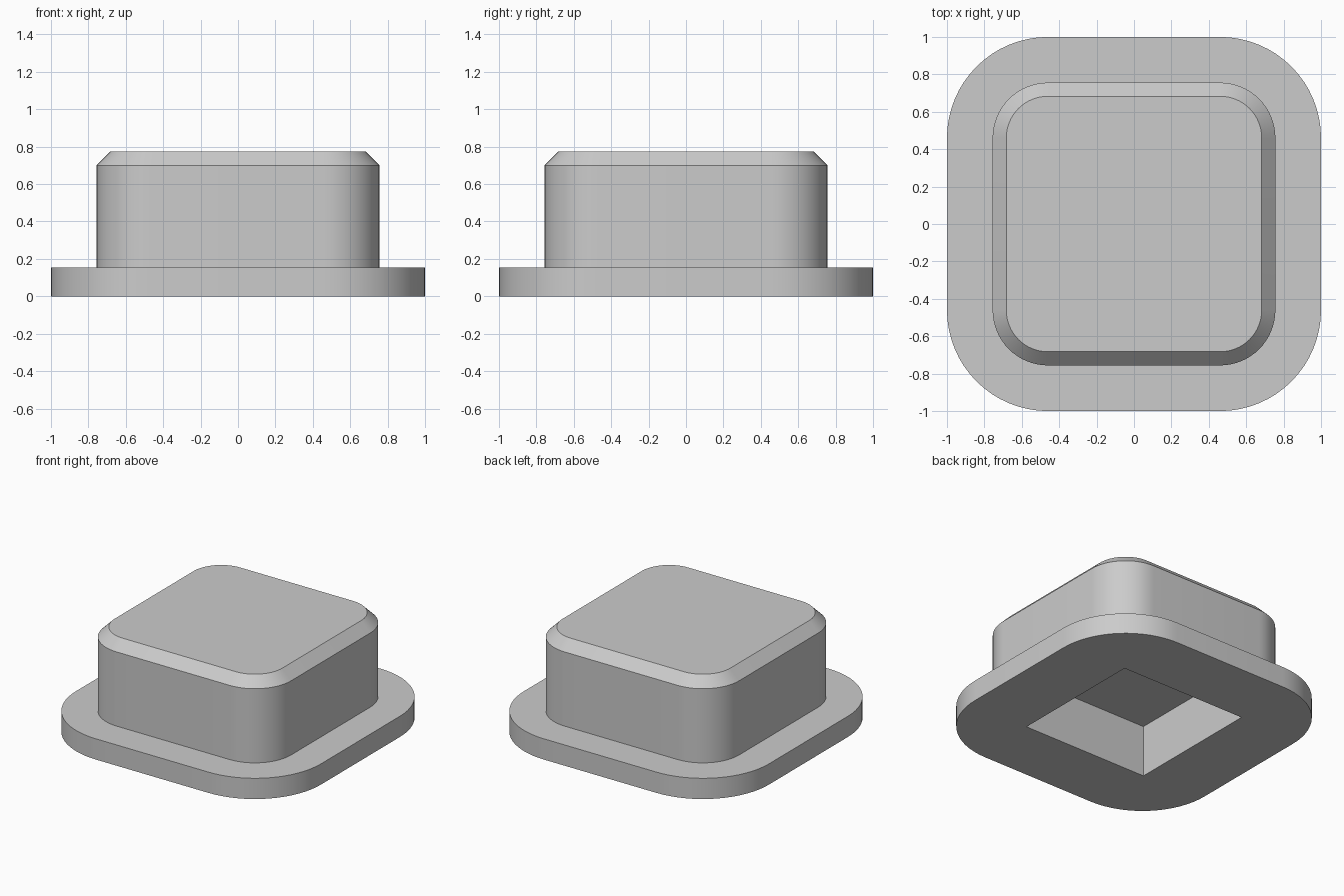
import bpy, bmesh
from math import cos, sin, pi, radians

default = bpy.data.objects.get("Cube")
if default:
    bpy.data.objects.remove(default, do_unlink=True)

STEPS = 16       # facets per rounded corner
CORE = 0.46      # shared centre offset of all rounded corners

grey = bpy.data.materials.new("light grey")
grey.use_nodes = True
colour = (0.6, 0.6, 0.6, 1)
grey.diffuse_color = colour
grey.node_tree.nodes["Principled BSDF"].inputs["Base Color"].default_value = colour


def ring(bm, half, z, core):
    """Rounded square outline; core equal to half gives sharp corners."""
    verts = []
    radius = half - core
    for corner, (sx, sy) in enumerate(((1, 1), (-1, 1), (-1, -1), (1, -1))):
        for i in range(STEPS + 1):
            a = (corner + i / STEPS) * pi / 2
            verts.append(bm.verts.new((sx * core + radius * cos(a),
                                       sy * core + radius * sin(a), z)))
    return verts


# Outline sizes from the socket ceiling, out under the flange, up to the top
profile = [
    (0.51, 0.38, 0.51),    # socket ceiling
    (0.51, 0.0, 0.51),     # socket mouth
    (1.0, 0.0, CORE),      # flange underside
    (1.0, 0.153, CORE),    # flange top
    (0.756, 0.153, CORE),  # block foot
    (0.756, 0.70, CORE),   # chamfer start
    (0.683, 0.773, CORE),  # top face
]

bm = bmesh.new()
rings = [ring(bm, *p) for p in profile]
for low, high in zip(rings, rings[1:]):
    n = len(low)
    for i in range(n):
        j = (i + 1) % n
        bm.faces.new((low[i], low[j], high[j], high[i]))
bm.faces.new(rings[-1])
bm.faces.new(reversed(rings[0]))

# Collapse the sharp socket corners into single points
bmesh.ops.remove_doubles(bm, verts=bm.verts, dist=0.0001)
bmesh.ops.recalc_face_normals(bm, faces=bm.faces)

mesh = bpy.data.meshes.new("flanged_plug")
bm.to_mesh(mesh)
bm.free()
mesh.materials.append(grey)
plug = bpy.data.objects.new("flanged_plug", mesh)
bpy.context.collection.objects.link(plug)

bpy.ops.object.select_all(action="DESELECT")
plug.select_set(True)
bpy.context.view_layer.objects.active = plug
bpy.ops.object.shade_smooth_by_angle(angle=radians(30))
